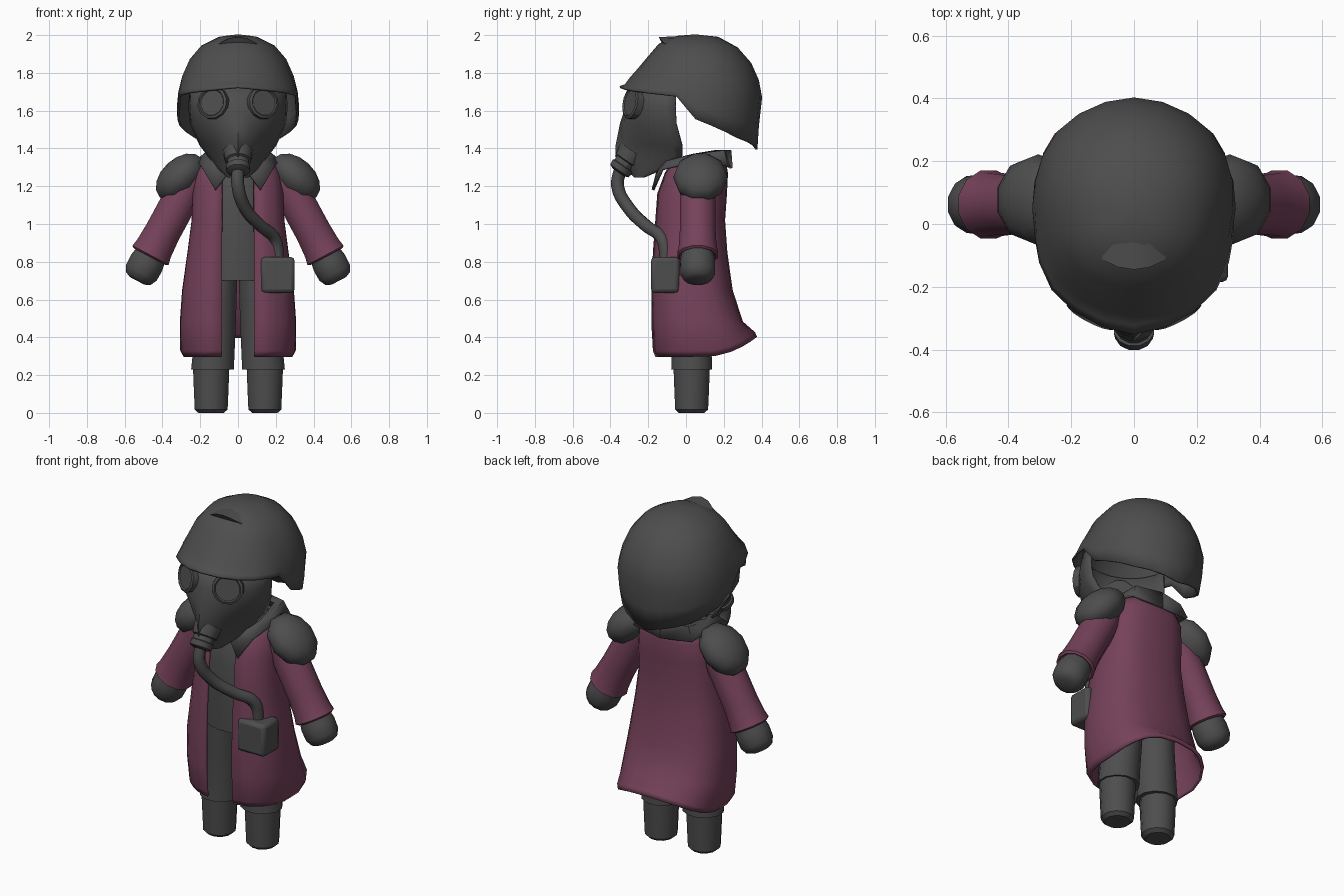
import bpy, bmesh, math
from mathutils import Vector, Matrix

if "Cube" in bpy.data.objects:
    bpy.data.objects.remove(bpy.data.objects["Cube"])


def material(name, rgb):
    m = bpy.data.materials.new(name)
    m.diffuse_color = (*rgb, 1)
    m.use_nodes = True
    m.node_tree.nodes["Principled BSDF"].inputs["Base Color"].default_value = m.diffuse_color
    return m


GREY = material("charcoal grey", (0.075, 0.075, 0.075))
MAROON = material("maroon cloth", (0.18, 0.054, 0.102))


def finish(name, bm, mat, mirror=False, thick=0, angle=40, bevel=0):
    bmesh.ops.recalc_face_normals(bm, faces=bm.faces)
    me = bpy.data.meshes.new(name)
    bm.to_mesh(me)
    bm.free()
    me.materials.append(mat)
    ob = bpy.data.objects.new(name, me)
    bpy.context.collection.objects.link(ob)
    bpy.ops.object.select_all(action='DESELECT')
    bpy.context.view_layer.objects.active = ob
    ob.select_set(True)
    bpy.ops.object.shade_smooth_by_angle(angle=math.radians(angle))
    if bevel:
        b = ob.modifiers.new("bevel", 'BEVEL')
        b.width, b.segments = bevel, 2
    if thick:
        s = ob.modifiers.new("thickness", 'SOLIDIFY')
        s.thickness, s.offset = thick, 0
    if mirror:
        ob.modifiers.new("mirror", 'MIRROR')
    return ob


def loft(name, rings, mat, closed=True, cap_a=False, cap_b=False, **kw):
    """Skin a list of equally long point rings."""
    bm = bmesh.new()
    vs = [[bm.verts.new(p) for p in r] for r in rings]
    n = len(rings[0])
    for a, b in zip(vs, vs[1:]):
        for i in range(n if closed else n - 1):
            j = (i + 1) % n
            bm.faces.new((a[i], a[j], b[j], b[i]))
    if cap_a:
        bm.faces.new(vs[0])
    if cap_b:
        bm.faces.new(vs[-1])
    bmesh.ops.remove_doubles(bm, verts=bm.verts, dist=0.0005)
    return finish(name, bm, mat, **kw)


def ellipse(c, u, v, ru, rv, n=12):
    c, u, v = Vector(c), Vector(u), Vector(v)
    return [c + u * ru * math.cos((i + .5) * math.tau / n) + v * rv * math.sin((i + .5) * math.tau / n)
            for i in range(n)]


X, Y, Z = (1, 0, 0), (0, 1, 0), (0, 0, 1)

# helmet: side curves (radius, height) at chosen angles, counted from the front
keys = [
    (0, [(.1, 1.99), (.19, 1.95), (.25, 1.88), (.3, 1.82), (.34, 1.775), (.37, 1.735), (.4, 1.725)]),
    (45, [(.1, 1.99), (.2, 1.94), (.26, 1.87), (.3, 1.8), (.33, 1.75), (.35, 1.715), (.365, 1.695)]),
    (72, [(.1, 1.985), (.19, 1.94), (.25, 1.87), (.285, 1.79), (.31, 1.735), (.32, 1.7), (.325, 1.675)]),
    (90, [(.1, 1.985), (.19, 1.94), (.25, 1.87), (.29, 1.78), (.31, 1.7), (.318, 1.62), (.315, 1.555)]),
    (135, [(.11, 1.985), (.21, 1.935), (.28, 1.85), (.32, 1.76), (.34, 1.67), (.33, 1.55), (.315, 1.455)]),
    (180, [(.12, 1.985), (.22, 1.93), (.29, 1.85), (.33, 1.76), (.347, 1.67), (.33, 1.52), (.322, 1.395)]),
]


def meridian(deg):
    for (a, pa), (b, pb) in zip(keys, keys[1:]):
        if deg <= b:
            f = (deg - a) / (b - a)
            return [Vector(p).lerp(Vector(q), f) for p, q in zip(pa, pb)]


angles = [0, 15, 30, 45, 60, 72, 90, 105, 120, 135, 150, 165]
angles = angles + [180] + [-a for a in angles[:0:-1]]
rings = [[(0, .05, 2.0)] * len(angles)]
for k in range(7):
    ring = []
    for d in angles:
        r, z = meridian(abs(d))[k]
        t = math.radians(d)
        ring.append((r * math.sin(t), .05 - r * math.cos(t), z))
    rings.append(ring)
bm = bmesh.new()
top = bm.verts.new((0, .05, 1.998))
vs = [[bm.verts.new(p) for p in r] for r in rings[1:]]
for i in range(len(angles)):
    j = (i + 1) % len(angles)
    bm.faces.new((top, vs[0][i], vs[0][j]))
    for a, b in zip(vs, vs[1:]):
        bm.faces.new((a[i], b[i], b[j], a[j]))
finish("helmet", bm, GREY, thick=.012, angle=60)

# small hooked ridge on the helmet crown
rows = []
for x in (-.1, -.05, 0, .05, .1):
    d = (x / .1) ** 2
    rows.append([(x, .05, 1.996 - .02 * d), (x, -.145 + .03 * d, 1.99 - .035 * d),
                 (x, -.12 + .02 * d, 1.945 - .01 * d), (x, .02, 1.93)])
loft("helmet_ridge", rows, GREY, cap_a=True, cap_b=True)

# mask shell: height, front y, half width, back y, how pointed
rings = []
for z, f, w, b, v in [(1.74, -.28, .25, -.05, 0), (1.62, -.315, .258, -.055, 0), (1.53, -.345, .25, -.05, .15),
                      (1.42, -.367, .2, -.02, .5), (1.36, -.37, .155, -.02, .6),
                      (1.3, -.33, .11, -.1, .5), (1.25, -.27, .05, -.22, 0)]:
    ring = []
    for i in range(13):
        t = math.radians(-90 + 15 * i)
        ring.append((w * math.sin(t), f + (b - f) * ((1 - v) * (1 - math.cos(t)) + v * abs(math.sin(t))), z))
    rings.append(ring)
loft("mask", rings, GREY, closed=False, cap_b=True, thick=.01)

# round eye lenses with rims
nrm = Vector((.45, -.87, .17)).normalized()
eu = nrm.cross(Vector(Z)).normalized()
ev = nrm.cross(eu)
ec = Vector((.13, -.28, 1.64))
loft("eye_lens", [ellipse(ec + nrm * h, eu, ev, r, r) for h, r in
                  ((-.03, .087), (.018, .087), (.024, .074), (.016, .068))],
     GREY, cap_a=True, cap_b=True, mirror=True, angle=30)

# mouth filter collar
ax = Vector((0, -.57, -.82)).normalized()
au = Vector(X)
av = ax.cross(au)
loft("filter_collar", [ellipse(Vector((0, -.315, 1.335)) + ax * h, au, av, r, r) for h, r in
                       ((-.06, .08), (0, .07), (.005, .058), (.03, .058), (.035, .066), (.065, .062), (.075, .04))],
     GREY, cap_a=True, cap_b=True, angle=30)

# breathing hose
cu = bpy.data.curves.new("hose", 'CURVE')
cu.dimensions = '3D'
cu.bevel_depth, cu.bevel_resolution, cu.resolution_u = .034, 2, 5
sp = cu.splines.new('BEZIER')
path = [(0, -.345, 1.3), (0, -.362, 1.2), (.04, -.3, 1.08), (.12, -.21, .99), (.195, -.125, .92), (.21, -.105, .8)]
sp.bezier_points.add(len(path) - 1)
for bp, p in zip(sp.bezier_points, path):
    bp.co = p
    bp.handle_left_type = bp.handle_right_type = 'AUTO'
cu.materials.append(GREY)
bpy.context.collection.objects.link(bpy.data.objects.new("hose", cu))

# filter box on the hip
bm = bmesh.new()
bmesh.ops.create_cube(bm, size=1, matrix=Matrix.Translation((.21, -.11, .73)) @ Matrix.Diagonal((.18, .15, .19, 1)))
finish("filter_box", bm, GREY, bevel=.02)

# long open coat: height, half width, front y, back y
rings = []
E, SEG = .75, 20
for k, (z, w, f, b) in enumerate([(.3, .285, -.16, .37), (.33, .3, -.172, .36), (.48, .302, -.18, .295),
                                  (.65, .29, -.18, .24), (.85, .262, -.172, .212), (1.02, .24, -.16, .2),
                                  (1.16, .235, -.15, .21), (1.27, .22, -.11, .215), (1.33, .18, -.07, .205),
                                  (1.35, .12, -.03, .18)]):
    a0 = math.asin((.085 / w) ** (1 / E))
    cy, hd = (f + b) / 2, (b - f) / 2
    ring = []
    for i in range(SEG + 1):
        t = a0 + (math.tau - 2 * a0) * i / SEG
        s, c = math.sin(t), math.cos(t)
        y = cy - hd * math.copysign(abs(c) ** E, c)
        lift = .1 * max(0, (y - .1) / .27) ** 2 if k < 2 else 0
        ring.append((w * math.copysign(abs(s) ** E, s), y, z + lift))
    rings.append(ring)
loft("coat", rings, MAROON, closed=False, thick=.014, angle=50)

# shirt and trousers
loft("shirt", [ellipse((0, .03, z), X, Y, w, d, 16) for z, w, d in
               ((.7, .21, .17), (.9, .2, .175), (1.1, .19, .17), (1.22, .17, .145), (1.31, .12, .1))],
     GREY, cap_a=True, cap_b=True)
loft("trouser_leg", [ellipse((c, .03, z), X, Y, w, d) for z, c, w, d in
                     ((.23, .135, .11, .1), (.23, .135, .117, .112), (.3, .13, .115, .11),
                      (.5, .115, .108, .12), (.73, .1, .1, .135))],
     GREY, cap_a=True, cap_b=True, mirror=True)
loft("boot", [ellipse((.142, .03, z), X, Y, w, d) for z, w, d in
              ((0, .07, .07), (.018, .09, .09), (.1, .094, .094), (.25, .1, .1))],
     GREY, cap_a=True, cap_b=True, mirror=True)

# sleeves and gloved hands, along a slanted arm axis
U = (.885, 0, .466)
loft("sleeve", [ellipse((x, .062, z), U, Y, r, r) for x, z, r in
                ((.24, 1.26, .085), (.3, 1.14, .098), (.4, .955, .098), (.445, .87, .104),
                 (.463, .835, .112), (.467, .827, .1), (.46, .84, .08))],
     MAROON, cap_a=True, cap_b=True, mirror=True)
loft("hand", [ellipse((.465 + .466 * h, .062, .83 - .885 * h), U, Y, r, r) for h, r in
              ((-.02, .085), (.04, .096), (.1, .094), (.135, .075), (.148, .045))],
     GREY, cap_a=True, cap_b=True, mirror=True)

# shoulder pads
bm = bmesh.new()
bmesh.ops.create_uvsphere(bm, u_segments=10, v_segments=8, radius=1,
                          matrix=Matrix.Translation((.305, .077, 1.247))
                          @ Matrix.Rotation(math.radians(43), 4, 'Y') @ Matrix.Diagonal((.16, .145, .1, 1)))
finish("shoulder_pad", bm, GREY, mirror=True, angle=50)

# folded collar with pointed lapels
inner = [(.03, -.125, 1.29), (.1, -.08, 1.335), (.15, .04, 1.365), (.13, .16, 1.385), (0, .2, 1.385)]
fold = [(.045, -.15, 1.28), (.13, -.1, 1.33), (.18, .05, 1.365), (.155, .2, 1.385), (0, .235, 1.385)]
outer = [(.12, -.175, 1.18), (.185, -.125, 1.29), (.215, .06, 1.335), (.19, .215, 1.31), (0, .24, 1.295)]
loft("collar", [inner, fold, outer], GREY, closed=False, mirror=True, thick=.015)
